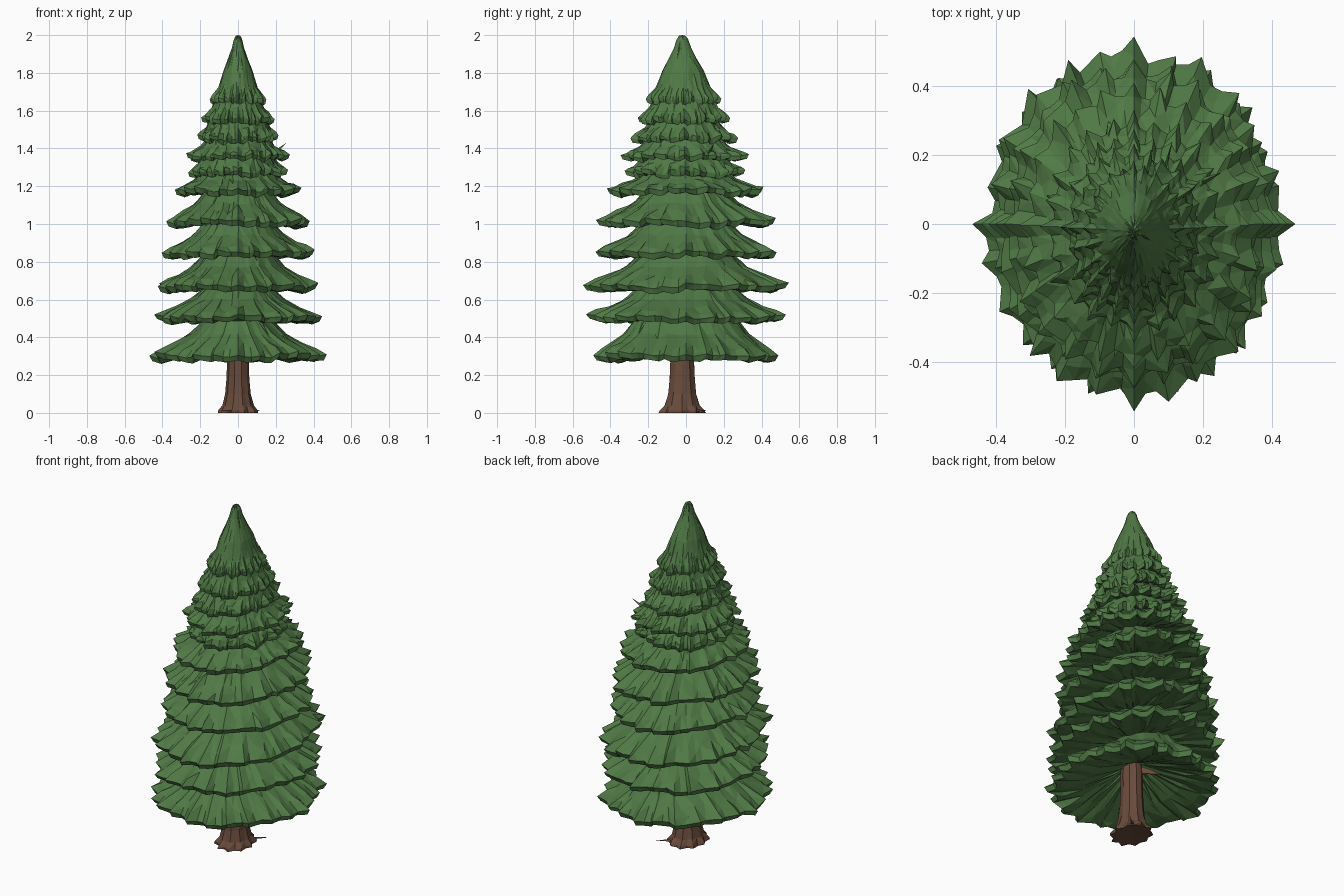
import bpy, math, random

if "Cube" in bpy.data.objects:
    bpy.data.objects.remove(bpy.data.objects["Cube"])

random.seed(7)
SPIKES = 24
WEIGHTS = [1.0, 0.35, 0.28]         # needle tip, then two valley points
SEG = SPIKES * len(WEIGHTS)


def material(name, rgb):
    m = bpy.data.materials.new(name)
    m.diffuse_color = (*rgb, 1)
    m.use_nodes = True
    m.node_tree.nodes["Principled BSDF"].inputs["Base Color"].default_value = m.diffuse_color
    return m


green = material("needles", (0.08, 0.19, 0.06))
brown = material("bark", (0.14, 0.07, 0.045))


def skin(name, rings, mat, cap_start=None, cap_end=None, keep=1.0):
    """Triangulated flat skin through a list of equal vertex rings."""
    n = len(rings[0])
    verts = [v for r in rings for v in r]
    faces = []
    for j in range(len(rings) - 1):
        for i in range(n):
            a, b = j * n + i, j * n + (i + 1) % n
            c, d = b + n, a + n
            faces += [(a, b, c), (a, c, d)] if (i + j) % 2 else [(a, b, d), (b, c, d)]
    last = (len(rings) - 1) * n
    if cap_start:
        verts.append(cap_start)
        faces += [(len(verts) - 1, (i + 1) % n, i) for i in range(n)]
    if cap_end:
        verts.append(cap_end)
        faces += [(len(verts) - 1, last + i, last + (i + 1) % n) for i in range(n)]
    me = bpy.data.meshes.new(name)
    me.from_pydata(verts, [], faces)
    me.materials.append(mat)
    ob = bpy.data.objects.new(name, me)
    bpy.context.collection.objects.link(ob)
    if keep < 1:                                          # irregular, larger facets
        ob.modifiers.new("facets", 'DECIMATE').ratio = keep
    return ob


def lean(z):
    return -0.02 * min(1, max(0, z - 1.0))


def tier(name, z0, rx, ry, z1, nx, ny, top=None, hollow=0.02):
    """One skirt of branches: rim (rx, ry) at z0 rising to a neck (nx, ny) at z1."""
    lip = 0.028 if rx > 0.3 else 0.022
    depth = 0.14 if rx > 0.3 else 0.2
    # angle, reach and droop of each column
    cols = []
    for k in range(SPIKES):
        on_axis = k % 6 == 0
        size = 1.0 if on_axis else random.uniform(0.4, 1.0)
        droop = random.uniform(-0.012, 0.012)
        shift = 0 if on_axis else random.uniform(-0.6, 0.6)
        for s, w in enumerate(WEIGHTS):
            ang = 2 * math.pi * (k * len(WEIGHTS) + s + shift * (0.5 if s else 1)) / SEG
            out = 1 - depth + depth * w * size + (random.uniform(-0.02, 0.02) if s else 0)
            out *= 1 + 0.02 * math.sin(2 * ang) ** 2      # fuller diagonals
            cols.append((ang, out, droop + (-0.004 if s else 0.006)))

    def ring(t, z, ragged, scale=1.0, noise=0.006, wave=0.0):
        a, b = rx + (nx - rx) * t, ry + (ny - ry) * t
        freq, phase = random.randint(9, 14), random.uniform(0, 6)
        pts = []
        for ang, out, dz in cols:
            f = (1 + (out - 1) * ragged) * scale
            f *= 1 + random.uniform(-noise, noise) + wave * math.sin(freq * ang + phase)
            pts.append((a * f * math.cos(ang), b * f * math.sin(ang) + lean(z),
                        z + dz * ragged + random.uniform(-noise, noise)))
        return pts

    zt = z0 + lip
    h = z1 - zt
    rings = [ring(1, z0 + hollow * 3, 0, 0.45),           # hollow underside
             ring(0.75, z0 + hollow, 0.3, 0.97),
             ring(0.3, z0 + 0.006, 0.6, 0.97),
             ring(0, z0, 1, 0.965, 0.004),                # rim
             ring(0, zt, 1, 1.0, 0.003),
             ring(0.2, zt + h * 0.17, 0.7, wave=0.006),   # upper slope
             ring(0.45, zt + h * 0.35, 0.42, wave=0.01),
             ring(0.75, zt + h * 0.61, 0.2, wave=0.012),
             ring(1, z1, 0.1, wave=0.012)]
    start = (0, lean(z0), z0 + hollow * 4.5)
    if top:                                               # pointed crown
        for z, s in top:
            rings.append(ring(1, z, 0, s, 0.004, 0.015 if z < 1.9 else 0))
        end = (0, lean(2.0), 2.0)
    else:
        end = (0, lean(z1), z1 + 0.07)
    return skin(name, rings, green, start, end, keep=0.65)


# Branch tiers: rim z, rim x, rim y, neck z, neck x, neck y
TIERS = [
    (0.28, 0.470, 0.490, 0.49, 0.185, 0.28),
    (0.48, 0.445, 0.530, 0.66, 0.185, 0.26),
    (0.645, 0.425, 0.545, 0.84, 0.19, 0.25),
    (0.825, 0.405, 0.480, 1.00, 0.19, 0.24),
    (0.99, 0.380, 0.475, 1.17, 0.18, 0.22),
    (1.155, 0.335, 0.415, 1.27, 0.20, 0.23),
    (1.25, 0.265, 0.320, 1.36, 0.19, 0.22),
    (1.34, 0.275, 0.340, 1.45, 0.17, 0.20),
    (1.435, 0.215, 0.285, 1.55, 0.155, 0.18),
    (1.535, 0.195, 0.245, 1.65, 0.125, 0.165),
]
for i, t in enumerate(TIERS):
    tier(f"branch_tier_{i + 1}", *t, hollow=0.035 if i == 0 else 0.02)

# Crown with pointed top
tier("crown", 1.64, 0.15, 0.20, 1.76, 0.092, 0.13, hollow=0.015,
     top=[(1.81, 0.84), (1.87, 0.58), (1.93, 0.35), (1.975, 0.24), (1.993, 0.14)])

# Trunk with flared, ragged root collar
rings = []
N = 20
for z, rx, ry, rag in [(0.0, 0.100, 0.118, 0.25), (0.012, 0.098, 0.115, 0.25),
                       (0.04, 0.080, 0.092, 0.12), (0.10, 0.066, 0.076, 0.09),
                       (0.18, 0.059, 0.068, 0.08), (0.27, 0.056, 0.064, 0.08),
                       (0.36, 0.058, 0.064, 0.08), (0.46, 0.050, 0.055, 0.05)]:
    pts = []
    for i in range(N):
        a = 2 * math.pi * i / N
        f = 1 + (rag / 2 if i % 2 == 0 else -rag / 2) * random.uniform(0.3, 1.0)
        pts.append((rx * f * math.cos(a), ry * f * math.sin(a) - 0.02, z))
    rings.append(pts)
skin("trunk", rings, brown, (0, -0.02, 0.01), (0, -0.02, 0.47))


def twig(name, p, q, r, mat):
    """Thin three-sided spike from p to q."""
    base = [(p[0] + r * math.cos(a) * 0.7, p[1] - r * math.cos(a) * 0.7, p[2] + r * math.sin(a))
            for a in (math.pi / 2, math.pi * 7 / 6, math.pi * 11 / 6)]
    skin(name, [base], mat, p, q)


# Stray twigs: a root sliver, a stub under the skirt, a needle high up
twig("root_sliver", (0.05, 0.05, 0.012), (0.125, 0.115, 0.012), 0.009, brown)
twig("branch_stub", (-0.02, 0.03, 0.38), (-0.13, 0.12, 0.36), 0.03, brown)
twig("stray_needle", (0.19, 0.12, 1.37), (0.255, 0.15, 1.43), 0.015, green)
